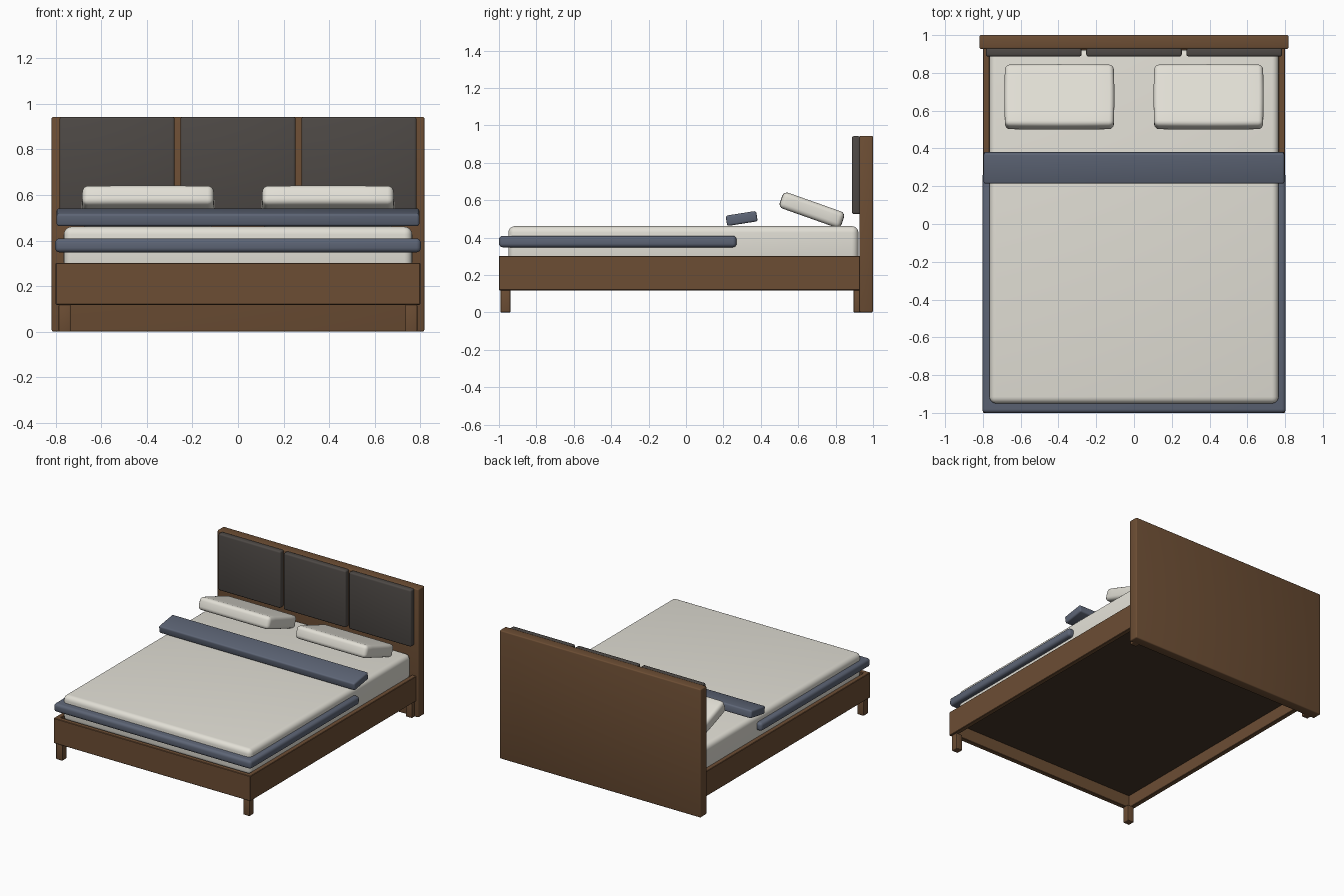
import bpy, bmesh, math
from mathutils import Matrix

if "Cube" in bpy.data.objects:
    bpy.data.objects.remove(bpy.data.objects["Cube"])


def material(name, rgb):
    m = bpy.data.materials.new(name)
    m.diffuse_color = (*rgb, 1)
    m.use_nodes = True
    m.node_tree.nodes["Principled BSDF"].inputs["Base Color"].default_value = m.diffuse_color
    return m


WOOD = material("wood", (0.15, 0.075, 0.034))
DARK = material("dark_wood", (0.06, 0.036, 0.02))
FABRIC = material("grey_fabric", (0.075, 0.066, 0.06))
LINEN = material("linen", (0.76, 0.74, 0.67))
BLUE = material("blue_cloth", (0.11, 0.13, 0.18))


def box(name, x, y, z, mat, r=0.0, tilt=0.0, seg=3, puff=0.0):
    """Rounded box from (min, max) ranges, tilted about x through its centre."""
    size = [b - a for a, b in (x, y, z)]
    mid = [(a + b) / 2 for a, b in (x, y, z)]
    bm = bmesh.new()
    bmesh.ops.create_cube(bm, size=1, matrix=Matrix.Diagonal((*size, 1)))
    if r:
        bmesh.ops.bevel(bm, geom=bm.edges[:], offset=r, segments=seg,
                        profile=0.5, affect='EDGES')
    if puff:
        bmesh.ops.subdivide_edges(bm, edges=[e for e in bm.edges if e.calc_length() > 3 * r / 2],
                                  cuts=5, use_grid_fill=True)
        for v in bm.verts:
            u, w = 2 * v.co.x / size[0], 2 * v.co.y / size[1]
            v.co.x *= 1 - puff * w * w
            v.co.y *= 1 - puff * u * u
    me = bpy.data.meshes.new(name)
    bm.to_mesh(me)
    bm.free()
    me.materials.append(mat)
    ob = bpy.data.objects.new(name, me)
    bpy.context.collection.objects.link(ob)
    ob.location = mid
    ob.rotation_euler.x = math.radians(tilt)
    if r:
        bpy.ops.object.select_all(action='DESELECT')
        bpy.context.view_layer.objects.active = ob
        ob.select_set(True)
        bpy.ops.object.shade_smooth_by_angle(angle=math.radians(35))
    return ob


# headboard with three padded panels
box("headboard", (-0.818, 0.818), (0.927, 1.0), (0.0, 0.943), WOOD, 0.008)
for i in (-1, 0, 1):
    c = i * 0.531
    box(f"headboard_panel_{i + 2}", (c - 0.253, c + 0.253), (0.887, 0.932),
        (0.525, 0.942), FABRIC, 0.011)

# bed frame: rails, base board and legs
box("front_rail", (-0.8, 0.8), (-1.0, -0.965), (0.118, 0.302), WOOD, 0.003, seg=1)
for s, side in ((-1, "left"), (1, "right")):
    box(f"{side}_rail", sorted((s * 0.765, s * 0.8)), (-0.999, 0.93),
        (0.118, 0.302), WOOD, 0.003, seg=1)
    for y, end in ((-0.965, "front"), (0.922, "back")):
        box(f"{end}_{side}_leg", sorted((s * 0.735, s * 0.787)),
            (y - 0.026, y + 0.026), (0.0, 0.12), WOOD, 0.005)
box("base_board", (-0.77, 0.77), (-0.97, 0.93), (0.21, 0.28), DARK)

# mattress and bedding
box("mattress", (-0.765, 0.765), (-0.95, 0.922), (0.27, 0.461), LINEN, 0.035, seg=5)
box("blanket", (-0.803, 0.803), (-1.0, 0.27), (0.348, 0.409), BLUE, 0.02, seg=4)
box("folded_throw", (-0.796, 0.796), (0.215, 0.38), (0.474, 0.53), BLUE, 0.011, tilt=9)
for s, side in ((-1, "left"), (1, "right")):
    box(f"{side}_pillow", sorted((s * 0.104, s * 0.686)), (0.498, 0.848),
        (0.502, 0.592), LINEN, 0.026, tilt=-19.5, seg=4, puff=0.012)
